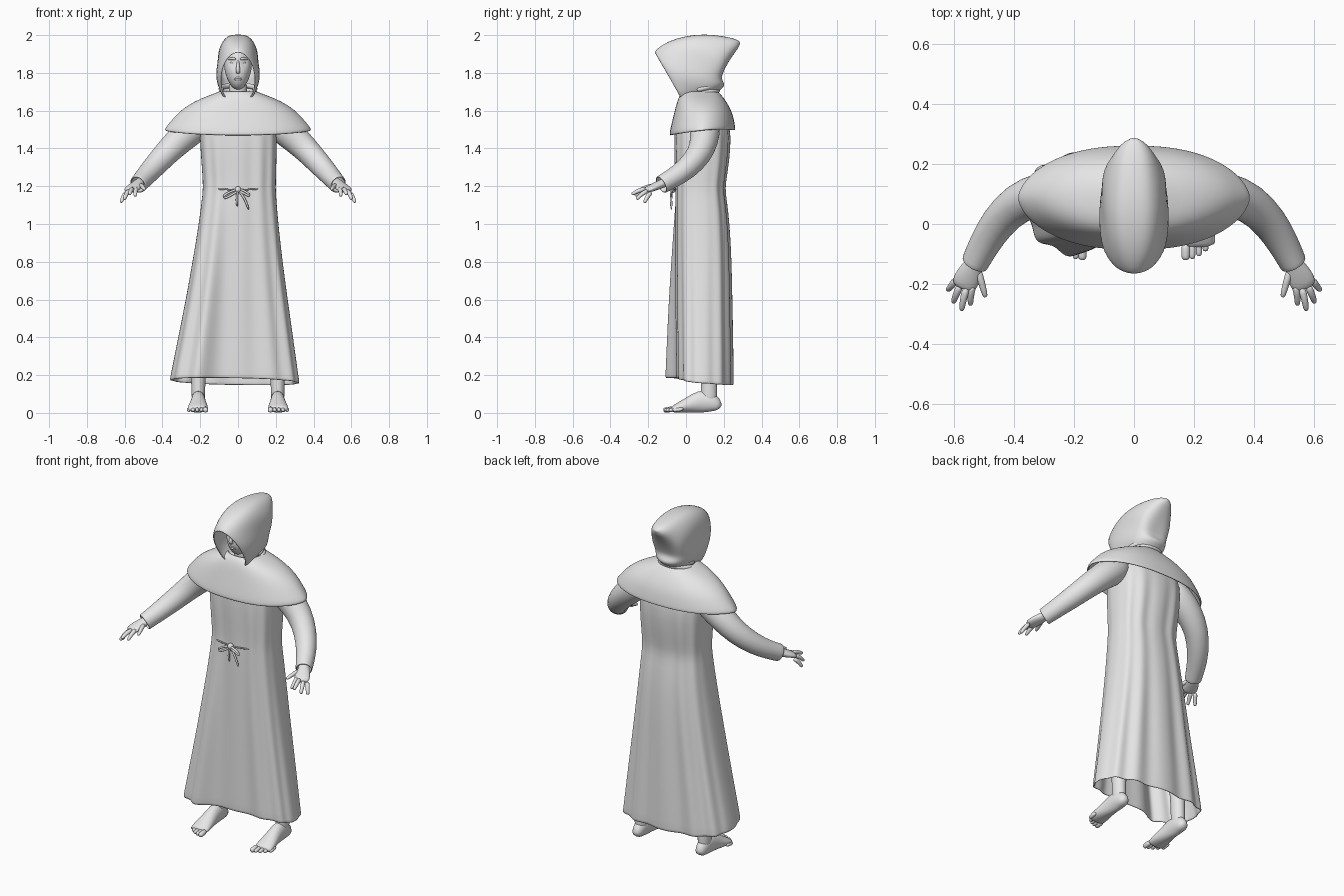
import bpy, bmesh, math
from mathutils import Vector

grey = bpy.data.materials.new("plain_grey")
grey.diffuse_color = (0.8, 0.8, 0.8, 1)


def spow(v, p):
    return math.copysign(abs(v) ** p, v)


def ease(a, b, v):
    t = min(max((v - a) / (b - a), 0), 1)
    return t * t * (3 - 2 * t)


def finish(name, bm, sub=1, thick=0, mirror=False):
    bmesh.ops.remove_doubles(bm, verts=bm.verts, dist=1e-5)
    bmesh.ops.recalc_face_normals(bm, faces=bm.faces)
    me = bpy.data.meshes.new(name)
    bm.to_mesh(me)
    bm.free()
    me.materials.append(grey)
    me.shade_smooth()
    ob = bpy.data.objects.new(name, me)
    bpy.context.collection.objects.link(ob)
    if mirror:
        m = ob.modifiers.new("mirror", 'MIRROR')
        m.use_mirror_merge = False
    if thick:
        s = ob.modifiers.new("cloth", 'SOLIDIFY')
        s.thickness, s.offset = thick, -1
    if sub:
        ob.modifiers.new("smooth", 'SUBSURF').levels = sub
        ob.modifiers["smooth"].render_levels = sub
    return ob


def loft(name, rings, closed=True, caps=(False, False), **kw):
    bm = bmesh.new()
    vs = [[bm.verts.new(p) for p in r] for r in rings]
    n = len(vs[0])
    for a, b in zip(vs, vs[1:]):
        for i in range(n if closed else n - 1):
            j = (i + 1) % n
            bm.faces.new((a[i], a[j], b[j], b[i]))
    for use, r in zip(caps, (vs[0], vs[-1])):
        if use:
            bm.faces.new(r)
    return finish(name, bm, **kw)


def tube(name, path, ref=(0, 0, 1), n=10, caps=(True, True), **kw):
    """path points: x, y, z, radius across, radius along ref"""
    pts = [Vector(p[:3]) for p in path]
    rings = []
    for i, p in enumerate(path):
        t = (pts[min(i + 1, len(pts) - 1)] - pts[max(i - 1, 0)]).normalized()
        s = t.cross(Vector(ref)).normalized()
        u = s.cross(t)
        ra, rb = p[3], p[-1]
        rings.append([pts[i] + s * ra * math.cos(k * math.tau / n) + u * rb * math.sin(k * math.tau / n)
                      for k in range(n)])
    return loft(name, rings, caps=caps, **kw)


# Robe: z, left, right, front at left, front at right, back, fold depth
robe = [(0.165, -.36, .325, -.128, -.05, .25, .05), (0.19, -.355, .32, -.128, -.05, .25, .05),
        (0.40, -.315, .29, -.118, -.052, .247, .05), (0.60, -.275, .262, -.108, -.054, .243, .045),
        (0.80, -.24, .235, -.093, -.056, .24, .035), (1.00, -.207, .213, -.077, -.056, .23, .025),
        (1.12, -.192, .203, -.066, -.056, .216, .025), (1.19, -.184, .198, -.058, -.055, .205, .03),
        (1.26, -.188, .201, -.06, -.056, .217, .03), (1.40, -.198, .204, -.066, -.062, .236, .025),
        (1.52, -.205, .205, -.06, -.06, .235, .01), (1.60, -.18, .18, -.04, -.04, .20, 0),
        (1.66, -.10, .10, -.01, -.01, .16, 0)]
N = 96
rings = []
for z, xl, xr, fl, fr, yb, f in robe:
    ring = []
    for k in range(N):
        a = k * math.tau / N
        c, s = math.cos(a), math.sin(a)
        fold = 1 + f * (math.cos(12 * a) - .6)
        u = spow(c, .8)
        x = (xl + xr) / 2 + (xr - xl) / 2 * u * (1 + .3 * (fold - 1))
        yf = fl + (fr - fl) * ease(-.65, -.1, u)
        mid = .075
        y = mid + ((yb - mid) if s > 0 else (mid - yf)) * spow(s, .65) * fold
        dz = (-.018 * s - .008 * c) if z < .25 else 0
        ring.append((x, y, z + dz))
    rings.append(ring)
loft("robe", rings, thick=.008)

# Shoulder cape: z, half width, front, back
cape = [(1.483, .388, -.088, .262), (1.50, .386, -.086, .261), (1.54, .354, -.076, .255),
        (1.585, .318, -.064, .245), (1.63, .265, -.052, .225), (1.668, .19, -.04, .20),
        (1.69, .125, -.028, .18), (1.705, .095, -.012, .165)]
rings = []
for i, (z, w, yf, yb) in enumerate(cape):
    ring = []
    for k in range(48):
        a = k * math.tau / 48
        c, s = math.cos(a), math.sin(a)
        drop = max(0, 1 - i / 4)
        p = 1.2 - .05 * i
        ring.append((w * spow(c, .85), (yf + yb) / 2 + (yb - yf) / 2 * spow(s, p),
                     z + drop * (.014 * s + .012 * c * c)))
    rings.append(ring)
loft("shoulder_cape", rings, thick=.01)

# Hood: fanned egg-shaped arches, each with top (y, z), base (y, z), half width, roundness at top
hood = [(-.168, 1.908, -.022, 1.655, .090, 1.0), (-.150, 1.932, -.018, 1.65, .102, 1.0),
        (-.095, 1.968, -.005, 1.652, .110, .8), (0, 1.998, .03, 1.66, .114, .65),
        (.10, 2.006, .07, 1.67, .113, .65), (.19, 1.996, .11, 1.68, .109, .7),
        (.25, 1.984, .14, 1.69, .095, .75), (.278, 1.972, .156, 1.69, .072, .8),
        (.288, 1.960, .164, 1.69, .04, .8), (.286, 1.952, .167, 1.69, 0, 1)]
rings = []
for i, (yt, zt, yb, zb, w, p) in enumerate(hood):
    ring = []
    for k in range(49):
        a = -1.3 + (math.pi + 2.6) * k / 48
        sn, cs = math.sin(a), math.cos(a)
        h = .42 + .58 * sn if sn > 0 else .42 + .42 * sn
        # sagging back of the hood, a swell at the neck and soft wrinkles
        back = max(0, (i - 4) / 5)
        sag = -.022 * math.sin(math.pi * min(h * 1.1, 1)) * back + .03 * back * math.exp(-((h - .17) / .1) ** 2)
        wr = 1 + .03 * math.sin(11 * h + i * 1.3) * min(1, i / 2)
        x = w * spow(cs, p if sn > 0 else .55) * wr
        ring.append((x, yb + (yt - yb) * h + sag, zb + (zt - zb) * h))
    rings.append(ring)
loft("hood", rings, closed=False, thick=.006)

# Gathered cloth around the neck
for j, (z, r) in enumerate(((1.70, .096), (1.728, .09))):
    path = [(r * math.sin(a), .08 - .088 * math.cos(a), z - .02 * math.cos(a) - .012, .014)
            for a in [math.radians(75 + 210 * k / 20) for k in range(21)]]
    tube(f"neck_fold_{j + 1}", path)

# Head, narrowed towards the chin
bm = bmesh.new()
bmesh.ops.create_uvsphere(bm, u_segments=32, v_segments=20, radius=1)
for v in bm.verts:
    x, y, z = v.co
    jaw = 1 - .22 * max(0, -z) ** 1.5
    socket = .012 * math.exp(-((abs(x) - .42) / .2) ** 2 - ((z - .2) / .16) ** 2) if y < 0 else 0
    v.co = (.073 * spow(x, .9) * jaw, .03 + .09 * y + socket - (.02 * max(0, -z) if y < 0 else 0), 1.835 + .125 * z)
finish("head", bm)
tube("neck", [(0, .05, 1.62, .05), (0, .045, 1.70, .048), (0, .04, 1.77, .05)], ref=(0, 1, 0), n=16)
tube("nose", [(0, -.050, 1.868, .007), (0, -.063, 1.84, .008), (0, -.075, 1.812, .013),
              (0, -.060, 1.797, .012)], ref=(0, 1, 0))
tube("brow", [(.01, -.054, 1.872, .007), (.03, -.05, 1.878, .008), (.055, -.026, 1.872, .006)], mirror=True)
tube("eyelid", [(.014, -.044, 1.855, .004), (.028, -.043, 1.857, .007), (.043, -.033, 1.854, .004)], mirror=True)
for nm, z in (("upper_lip", 1.774), ("lower_lip", 1.764)):
    tube(nm, [(-.026, -.042, 1.769, .003), (-.01, -.057, z, .006), (.01, -.057, z, .006), (.026, -.042, 1.769, .003)])

# Sleeves
tube("sleeve", [(.15, .10, 1.56, .065), (.23, .10, 1.512, .084), (.31, .098, 1.445, .077),
                (.385, .075, 1.37, .068), (.455, .005, 1.292, .06), (.50, -.07, 1.242, .052),
                (.527, -.125, 1.212, .047, .05), (.531, -.132, 1.208, .046, .049)],
     n=20, caps=(True, False), thick=.008, mirror=True)

# Hands
tube("palm", [(.505, -.085, 1.232, .03, .026), (.53, -.13, 1.212, .03, .024), (.545, -.16, 1.20, .042, .022),
              (.562, -.195, 1.185, .046, .018), (.572, -.217, 1.175, .038, .014)], n=12, mirror=True)
fingers = [("index", (.536, -.20, 1.19), (.544, -.235, 1.175), (.544, -.270, 1.148)),
           ("middle", (.557, -.208, 1.188), (.568, -.25, 1.178), (.574, -.288, 1.157)),
           ("ring", (.577, -.200, 1.178), (.592, -.235, 1.16), (.602, -.262, 1.13)),
           ("little", (.590, -.182, 1.17), (.607, -.206, 1.145), (.620, -.22, 1.113)),
           ("thumb", (.522, -.145, 1.208), (.507, -.195, 1.20), (.494, -.244, 1.183))]
for nm, a, b, c in fingers:
    e = [q * .15 + r * .85 for q, r in zip(b, c)]
    tube(nm + "_finger", [(*a, .015), (*b, .0125), (*e, .0105), (*c, .006)], n=8, mirror=True)

# Legs and feet
tube("leg", [(.19, .10, .55, .04), (.20, .115, .40, .045), (.208, .122, .25, .044), (.21, .122, .15, .037, .043),
             (.21, .122, .09, .037, .045), (.21, .122, .04, .034, .042)], ref=(0, 1, 0), n=14, mirror=True)
tube("foot", [(x, y, h / 2, w, h / 2) for x, y, h, w in
              ((.21, .174, .04, .02), (.21, .163, .08, .033), (.21, .12, .125, .039), (.21, .07, .12, .039),
               (.211, .02, .088, .046), (.212, -.03, .06, .055), (.213, -.062, .042, .055),
               (.213, -.075, .03, .05))], n=14, mirror=True)
for i in range(5):
    x, r = .172 + .022 * i, .016 if i == 0 else .0115
    tip = -.118 + .0032 * i * i
    tube(f"toe_{i + 1}", [(x, tip + .055, .022, r), (x, tip + .025, .017, r), (x, tip + .006, .015, r),
                          (x, tip - .002, .013, r * .6)], n=8, mirror=True)

# Belt cord with knot, loops and hanging ends
cords = {"belt_cord": ((-.11, -.05, 1.185), (-.06, -.06, 1.183), (0, -.066, 1.18), (.06, -.06, 1.183), (.11, -.05, 1.185)),
         "left_loop": ((0, -.075, 1.185), (-.04, -.08, 1.172), (-.08, -.075, 1.15), (-.076, -.078, 1.132),
                       (-.04, -.08, 1.15), (0, -.075, 1.175)),
         "right_loop": ((0, -.075, 1.185), (.03, -.08, 1.178), (.06, -.078, 1.158), (.068, -.078, 1.142),
                        (.035, -.08, 1.16), (0, -.075, 1.178)),
         "left_end": ((0, -.075, 1.18), (-.008, -.08, 1.14), (-.004, -.077, 1.09)),
         "right_end": ((0, -.075, 1.18), (.035, -.08, 1.14), (.058, -.077, 1.072))}
for nm, pts in cords.items():
    r = .0045 if nm == "belt_cord" else .0065
    tube(nm, [(*p, r) for p in pts], ref=(0, 1, .1) if "end" in nm else (0, .3, 1), n=8, sub=2)
bm = bmesh.new()
bmesh.ops.create_uvsphere(bm, u_segments=12, v_segments=8, radius=.018)
bmesh.ops.translate(bm, verts=bm.verts, vec=(0, -.071, 1.182))
finish("belt_knot", bm)
